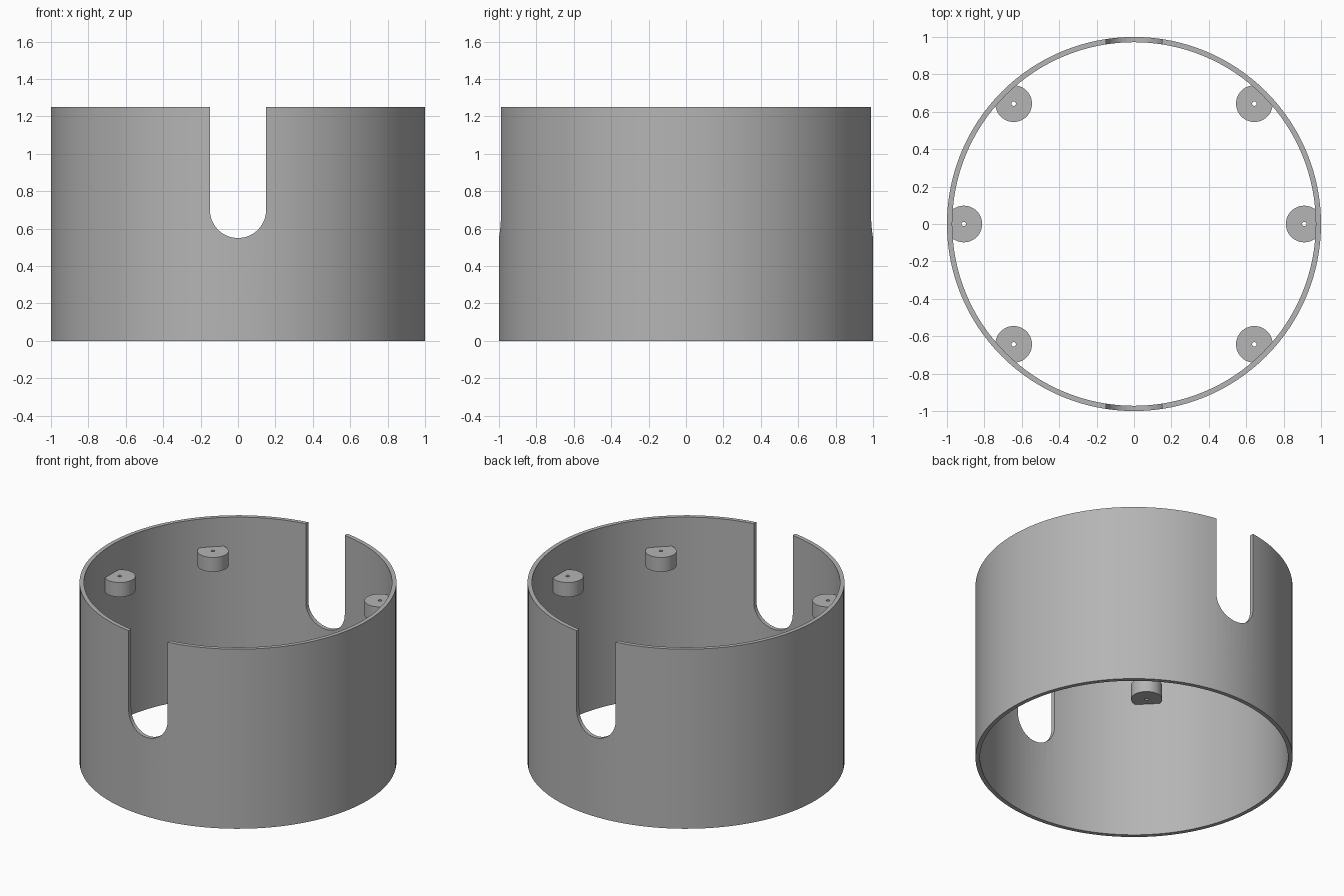
import bpy, bmesh, math

cube = bpy.data.objects.get("Cube")
if cube:
    bpy.data.objects.remove(cube)

OUTER, INNER, HEIGHT = 1.0, 0.972, 1.25
SLOT_HALF, SLOT_CENTRE = 0.15, 0.70
BOSS_RADIUS, BOSS_BOTTOM, BOSS_TOP = 0.098, 0.95, 1.05
BOSS_DISTANCE, HOLE_RADIUS = 0.91, 0.012

grey = bpy.data.materials.new("plain grey")
grey.use_nodes = True
COLOUR = (0.46, 0.46, 0.46, 1)
grey.diffuse_color = COLOUR
grey.node_tree.nodes["Principled BSDF"].inputs["Base Color"].default_value = COLOUR


def circle(radius, count, x=0, y=0):
    step = math.tau / count
    return [(x + radius * math.cos(i * step), y + radius * math.sin(i * step))
            for i in range(count)]


def prism(name, outline, low, high, along_y=False):
    """Extrude a closed outline along z, or along y for an (x, z) outline."""
    place = (lambda u, v, w: (u, w, v)) if along_y else (lambda u, v, w: (u, v, w))
    bm = bmesh.new()
    face = bm.faces.new([bm.verts.new(place(u, v, low)) for u, v in outline])
    made = bmesh.ops.extrude_face_region(bm, geom=[face])["geom"]
    shift = place(0, 0, high - low)
    bmesh.ops.translate(bm, vec=shift,
                        verts=[g for g in made if isinstance(g, bmesh.types.BMVert)])
    bmesh.ops.recalc_face_normals(bm, faces=bm.faces)
    mesh = bpy.data.meshes.new(name)
    bm.to_mesh(mesh)
    bm.free()
    mesh.materials.append(grey)
    obj = bpy.data.objects.new(name, mesh)
    bpy.context.collection.objects.link(obj)
    return obj


def cut(obj, cutter, operation="DIFFERENCE"):
    """Apply a boolean and throw the cutter away."""
    mod = obj.modifiers.new("cut", "BOOLEAN")
    mod.operation, mod.solver, mod.object = operation, "EXACT", cutter
    bpy.context.view_layer.objects.active = obj
    bpy.ops.object.modifier_apply(modifier=mod.name)
    bpy.data.objects.remove(cutter)


def smooth(obj):
    bpy.ops.object.select_all(action="DESELECT")
    obj.select_set(True)
    bpy.context.view_layer.objects.active = obj
    bpy.ops.object.shade_smooth_by_angle(angle=math.radians(30))


# Open tube wall
wall = prism("tube_wall", circle(OUTER, 128), 0, HEIGHT)
cut(wall, prism("bore", circle(INNER, 128), -0.5, HEIGHT + 0.5))

# Round-bottomed slots through front and back
arc = [(SLOT_HALF * math.cos(math.pi * (1 + i / 32)),
        SLOT_CENTRE + SLOT_HALF * math.sin(math.pi * (1 + i / 32))) for i in range(33)]
slot = arc + [(SLOT_HALF, HEIGHT + 0.5), (-SLOT_HALF, HEIGHT + 0.5)]
cut(wall, prism("slot", slot, -2, 2, along_y=True))
smooth(wall)

# Screw bosses on the inner wall, trimmed inside its thickness
for side, sign in (("left", 1), ("right", -1)):
    for spot, angle in (("front", -45), ("middle", 0), ("back", 45)):
        x = sign * BOSS_DISTANCE * math.cos(math.radians(angle))
        y = BOSS_DISTANCE * math.sin(math.radians(angle))
        boss = prism(f"{spot}_{side}_screw_boss", circle(BOSS_RADIUS, 48, x, y),
                     BOSS_BOTTOM, BOSS_TOP)
        cut(boss, prism("trim", circle((OUTER + INNER) / 2, 128), 0, HEIGHT), "INTERSECT")
        cut(boss, prism("screw_hole", circle(HOLE_RADIUS, 16, x, y), 0, HEIGHT))
        smooth(boss)
